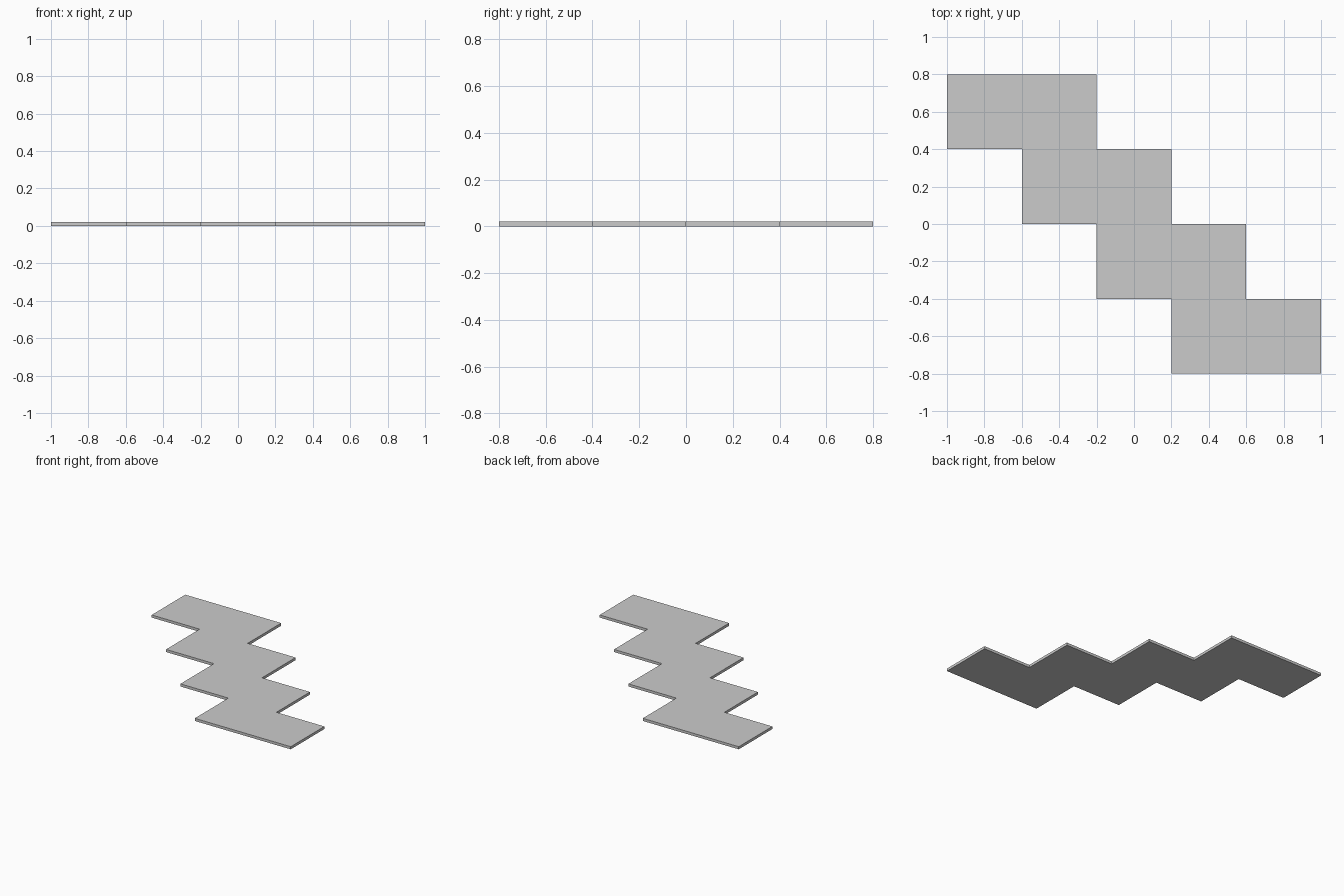
import bpy
import bmesh

if "Cube" in bpy.data.objects:
    bpy.data.objects.remove(bpy.data.objects["Cube"])

STEP = 0.4         # unit square size
ROWS = 4           # rows, each two squares wide and shifted one square right
THICKNESS = 0.02

# Staircase outline: down the left side, then back up the right side
left, right = [], []
for i in range(ROWS):
    x = -1 + STEP * i
    top = 0.8 - STEP * i
    left += [(x, top), (x, top - STEP)]
    right += [(x + 2 * STEP, top), (x + 2 * STEP, top - STEP)]
outline = left + right[::-1]

# Flat plate extruded upward from the outline
bm = bmesh.new()
base = bm.faces.new([bm.verts.new((x, y, 0)) for x, y in outline])
extruded = bmesh.ops.extrude_face_region(bm, geom=[base], use_keep_orig=True)
top_verts = [g for g in extruded["geom"] if isinstance(g, bmesh.types.BMVert)]
bmesh.ops.translate(bm, vec=(0, 0, THICKNESS), verts=top_verts)
bmesh.ops.recalc_face_normals(bm, faces=bm.faces)

mesh = bpy.data.meshes.new("zigzag_plate")
bm.to_mesh(mesh)
bm.free()
plate = bpy.data.objects.new("zigzag_plate", mesh)
bpy.context.collection.objects.link(plate)
